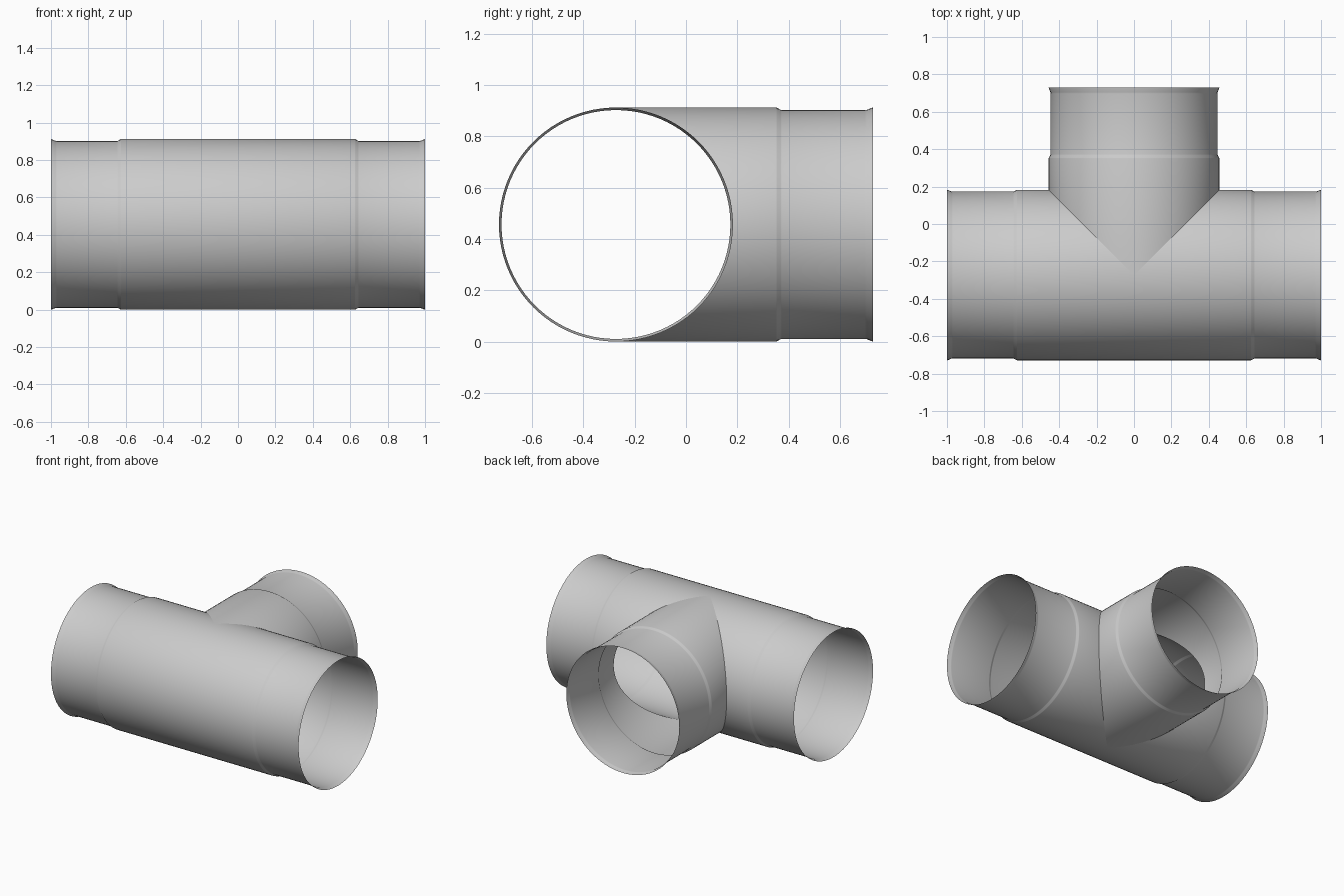
import bpy, bmesh, math
from mathutils import Vector

if "Cube" in bpy.data.objects:
    bpy.data.objects.remove(bpy.data.objects["Cube"])

R, RN = 0.456, 0.446            # body radius, narrowed collar radius
CENTER = Vector((0, -0.273, R))  # where the pipe axes cross
SEG = 96


def collar(length, step):
    # profile (distance along axis, radius): body, step down, collar, flared lip
    return [(step - 0.004, R), (step, R - 0.001), (step + 0.014, RN + 0.001), (step + 0.018, RN),
            (length - 0.032, RN), (length - 0.024, RN + 0.001), (length - 0.002, R), (length, R)]


def add_arm(bm, axis, side, profile, start):
    # sweep the profile round the axis; start(v) gives the mitred inner end
    rows = []
    for i in range(SEG):
        a = 2 * math.pi * i / SEG
        c, s = math.cos(a), math.sin(a)
        pts = [(start(R * c), R)] + profile
        rows.append([bm.verts.new(CENTER + axis * d + side * (r * c) + Vector((0, 0, r * s)))
                     for d, r in pts])
    for i in range(SEG):
        p, q = rows[i], rows[(i + 1) % SEG]
        for k in range(len(p) - 1):
            f = bm.faces.new((p[k], p[k + 1], q[k + 1], q[k]))
            f.normal_update()
            rel = f.calc_center_median() - CENTER
            if f.normal.dot(rel - axis * rel.dot(axis)) < 0:
                f.normal_flip()


def finish(bm, name):
    bmesh.ops.remove_doubles(bm, verts=bm.verts[:], dist=1e-5)
    mesh = bpy.data.meshes.new(name)
    bm.to_mesh(mesh)
    bm.free()
    obj = bpy.data.objects.new(name, mesh)
    bpy.context.collection.objects.link(obj)
    bpy.ops.object.select_all(action='DESELECT')
    obj.select_set(True)
    bpy.context.view_layer.objects.active = obj
    bpy.ops.object.shade_smooth_by_angle(angle=math.radians(35))


X, Y = Vector((1, 0, 0)), Vector((0, 1, 0))

# main pipe: two mirrored halves with the branch opening cut by the mitre
bm = bmesh.new()
for sign in (1, -1):
    add_arm(bm, X * sign, Y, collar(1.0, 0.628), lambda v: max(0.0, v))
finish(bm, "main_pipe")

# branch pipe: saddle end meets the main pipe
bm = bmesh.new()
add_arm(bm, Y, X, collar(1.002, 0.628), abs)
finish(bm, "branch_pipe")
